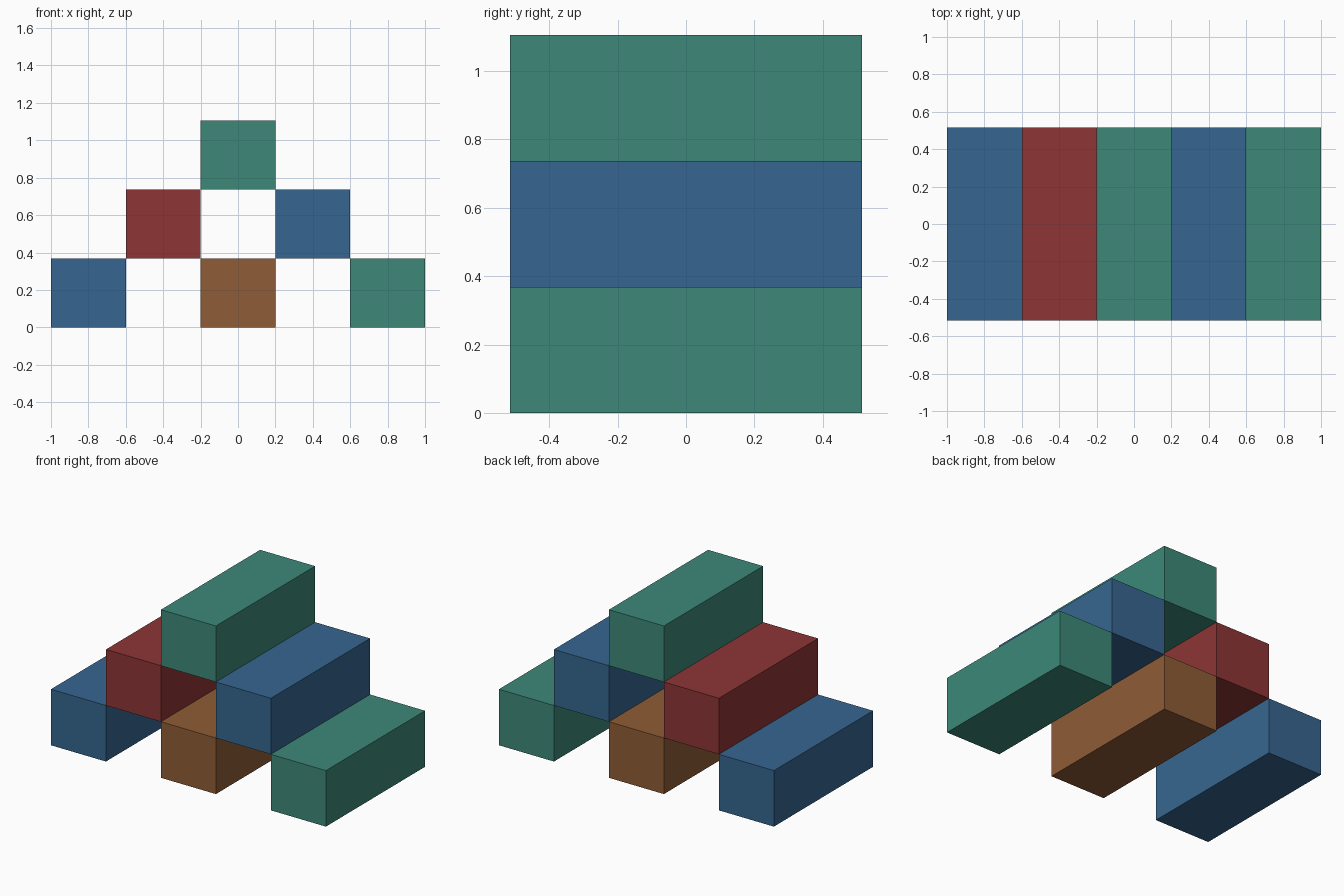
import bpy, bmesh
from mathutils import Vector

if "Cube" in bpy.data.objects:
    bpy.data.objects.remove(bpy.data.objects["Cube"])


def linear(c):
    c /= 255
    return c / 12.92 if c <= 0.04045 else ((c + 0.055) / 1.055) ** 2.4


def material(name, rgb):
    m = bpy.data.materials.new(name)
    m.diffuse_color = (*[linear(c) for c in rgb], 1)
    m.use_nodes = True
    m.node_tree.nodes["Principled BSDF"].inputs["Base Color"].default_value = m.diffuse_color
    return m


blue = material("blue", (54, 102, 144))
red = material("red", (142, 53, 53))
brown = material("brown", (143, 92, 54))
green = material("green", (61, 137, 121))

W, D, H = 0.4, 1.03, 0.3685  # size of one beam


def beam(name, x, row, mat):
    bm = bmesh.new()
    bmesh.ops.create_cube(bm, size=1)
    bmesh.ops.scale(bm, vec=Vector((W, D, H)), verts=bm.verts)
    mesh = bpy.data.meshes.new(name)
    bm.to_mesh(mesh)
    bm.free()
    mesh.materials.append(mat)
    ob = bpy.data.objects.new(name, mesh)
    ob.location = (x, 0, (row + 0.5) * H)
    bpy.context.collection.objects.link(ob)


# Stacked pyramid of long blocks, bottom row to top
beam("bottom_left_block", -0.8, 0, blue)
beam("bottom_middle_block", 0, 0, brown)
beam("bottom_right_block", 0.8, 0, green)
beam("middle_left_block", -0.4, 1, red)
beam("middle_right_block", 0.4, 1, blue)
beam("top_block", 0, 2, green)
